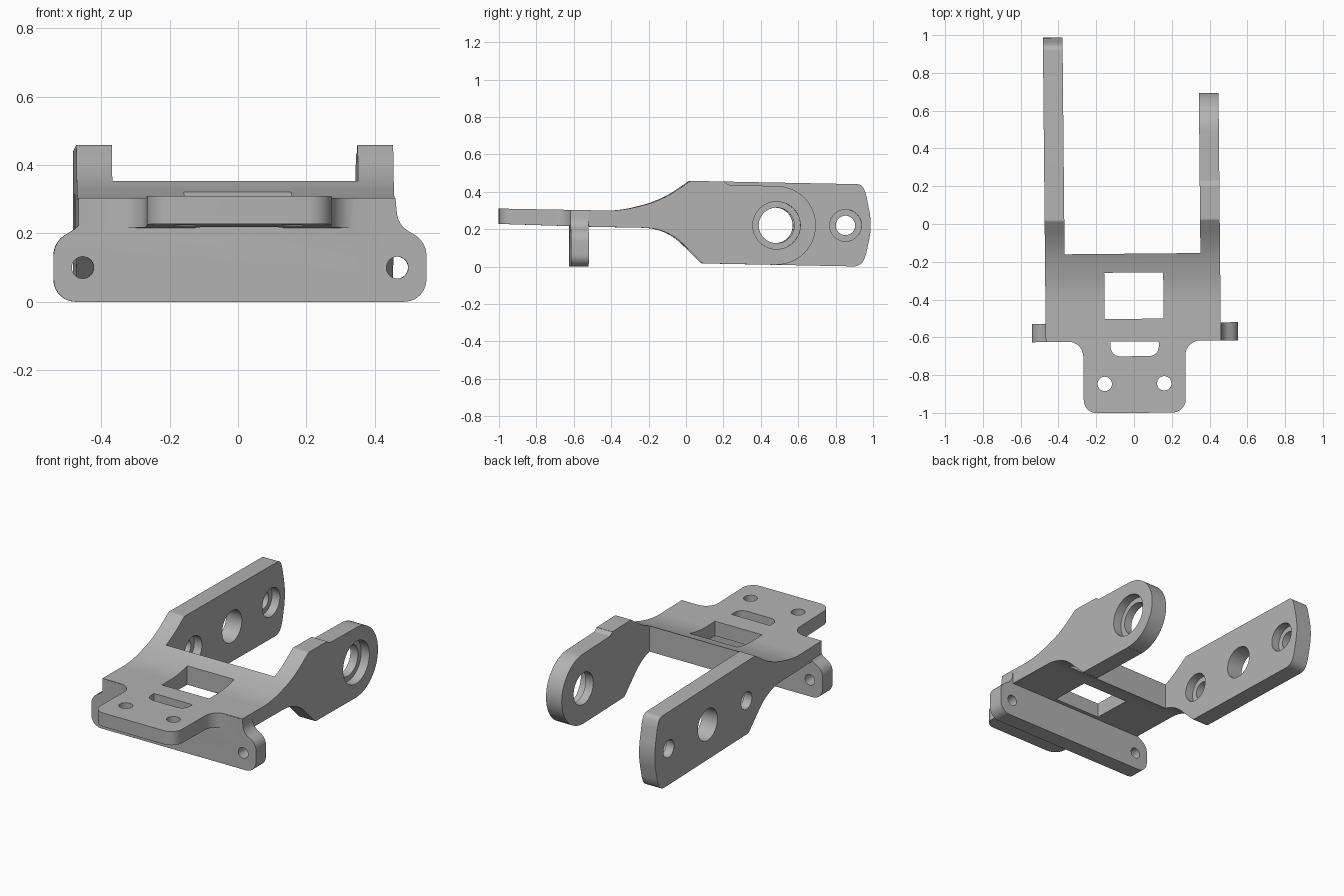
import bpy, bmesh, math
from mathutils import Vector

if "Cube" in bpy.data.objects:
    bpy.data.objects.remove(bpy.data.objects["Cube"], do_unlink=True)

steel = bpy.data.materials.new("light_grey_metal")
steel.use_nodes = True
GREY = (0.45, 0.45, 0.45, 1)
steel.diffuse_color = GREY
steel.node_tree.nodes["Principled BSDF"].inputs["Base Color"].default_value = GREY


def rounded(corners, steps=10):
    """Polygon whose corners (u, v, radius) are replaced by tangent arcs."""
    out = []
    for i, (u, v, *r) in enumerate(corners):
        p = Vector((u, v))
        if not r:
            out.append(p)
            continue
        a = (Vector(corners[i - 1][:2]) - p).normalized()
        b = (Vector(corners[(i + 1) % len(corners)][:2]) - p).normalized()
        half = a.angle(b) / 2
        reach = r[0] / math.tan(half)
        centre = p + (a + b).normalized() * (r[0] / math.sin(half))
        start, end = p + a * reach - centre, p + b * reach - centre
        sweep = start.angle(end)
        for k in range(steps + 1):
            t = k / steps
            out.append(centre + (start * math.sin((1 - t) * sweep)
                                 + end * math.sin(t * sweep)) / math.sin(sweep))
    return out


def circle(u, v, r, n=48):
    return [Vector((u + r * math.cos(math.tau * k / n),
                    v + r * math.sin(math.tau * k / n))) for k in range(n)]


def prism(name, outline, axis, lo, hi):
    """Extrude a 2D outline along the x, y or z axis."""
    place = {"x": lambda p, d: (d, p.x, p.y),
             "y": lambda p, d: (p.x, d, p.y),
             "z": lambda p, d: (p.x, p.y, d)}[axis]
    bm = bmesh.new()
    ends = [[bm.verts.new(place(p, d)) for p in outline] for d in (lo, hi)]
    bm.faces.new(ends[0])
    bm.faces.new(ends[1])
    n = len(outline)
    for i in range(n):
        j = (i + 1) % n
        bm.faces.new((ends[0][i], ends[0][j], ends[1][j], ends[1][i]))
    bmesh.ops.recalc_face_normals(bm, faces=bm.faces)
    mesh = bpy.data.meshes.new(name)
    bm.to_mesh(mesh)
    bm.free()
    ob = bpy.data.objects.new(name, mesh)
    bpy.context.collection.objects.link(ob)
    return ob


def combine(target, tool, operation="DIFFERENCE"):
    """Apply a boolean and discard the tool."""
    mod = target.modifiers.new("combine", "BOOLEAN")
    mod.operation, mod.object, mod.solver = operation, tool, "EXACT"
    result = bpy.data.meshes.new_from_object(
        target.evaluated_get(bpy.context.evaluated_depsgraph_get()))
    target.modifiers.clear()
    target.data = result
    bpy.data.objects.remove(tool, do_unlink=True)


# Side profile of plate and long arm
bracket = prism("hinge_bracket", rounded([
    (-1, 0.31), (-1, 0.228), (-0.525, 0.213), (-0.105, 0.205, 0.3),
    (0.085, 0.017, 0.02), (0.94, 0, 0.06), (0.965, 0.06, 0.15), (1.0, 0.22, 0.4),
    (0.965, 0.39, 0.15), (0.945, 0.44, 0.04), (0.02, 0.458, 0.02),
    (-0.13, 0.354, 0.6), (-0.35, 0.298, 0.6)]), "x", -0.6, 0.6)

# Plan shape: front tab, plate, and the two arms
LEFT, RIGHT = -0.473, 0.454
combine(bracket, prism("plan", rounded([
    (-0.275, -1.1 + 0.1, 0.07), (0.265, -1, 0.07), (0.265, -0.62, 0.08),
    (RIGHT, -0.62), (RIGHT, 0.8), (0.35, 0.8), (0.35, -0.157), (-0.369, -0.157),
    (-0.369, 1.1), (LEFT, 1.1), (LEFT, -0.62), (-0.275, -0.62, 0.08)]),
    "z", -0.3, 0.8), "INTERSECT")

# Short arm: shoulder step and round end
HUB_Y, HUB_Z, HUB_R = 0.48, 0.22, 0.21
tip = [Vector((HUB_Y + HUB_R * math.sin(math.pi * k / 32),
               HUB_Z + HUB_R * math.cos(math.pi * k / 32))) for k in range(33)]
trim = [Vector(p) for p in ((0.2, 0.6), (0.2, 0.453), (0.225, 0.437), (0.3, 0.435))]
trim += tip + [Vector(p) for p in ((HUB_Y, -0.2), (1.2, -0.2), (1.2, 0.6))]
combine(bracket, prism("trim", trim, "x", 0.2, 0.7))

# Front flange with ears
ear = [(0.545, 0, 0.065), (0.545, 0.175, 0.07), (0.462, 0.225, 0.07), (0.455, 0.299)]
flange = prism("flange", rounded(
    ear + [(-x, *rest) for x, *rest in reversed(ear)]), "y", -0.621, -0.525)
for x in (-0.46, 0.46):
    combine(flange, prism("ear_hole", circle(x, 0.1, 0.032), "y", -0.8, -0.4))
combine(bracket, flange, "UNION")

# Plate window, slot and tab holes
cuts = [[Vector(p) for p in ((-0.16, -0.502), (0.152, -0.502), (0.152, -0.257), (-0.16, -0.257))],
        rounded([(-0.13, -0.7, 0.05), (0.125, -0.7, 0.05), (0.125, -0.622), (-0.13, -0.622)]),
        circle(-0.163, -0.845, 0.038), circle(0.152, -0.845, 0.038)]
for outline in cuts:
    combine(bracket, prism("plate_cut", outline, "z", -0.2, 0.8))

# Long arm holes, the outer pair counterbored on the inner face
for y, r in ((0.105, 0.052), (HUB_Y, 0.095), (0.857, 0.052)):
    combine(bracket, prism("arm_hole", circle(y, HUB_Z, r), "x", -0.7, -0.2))
    if y != HUB_Y:
        combine(bracket, prism("arm_bore", circle(y, HUB_Z, 0.085), "x", -0.42, -0.2))

# Short arm hole, counterbored on the outer face
combine(bracket, prism("hub_hole", circle(HUB_Y, HUB_Z, 0.095), "x", 0.2, 0.7))
combine(bracket, prism("hub_bore", circle(HUB_Y, HUB_Z, 0.127), "x", 0.40, 0.7))

# Finish
bracket.data.materials.clear()
bracket.data.materials.append(steel)
bracket.data.name = "hinge_bracket"
bracket.rotation_euler.z = math.radians(0.55)
bpy.ops.object.select_all(action="DESELECT")
bracket.select_set(True)
bpy.context.view_layer.objects.active = bracket
bpy.ops.object.shade_smooth_by_angle(angle=math.radians(30))
